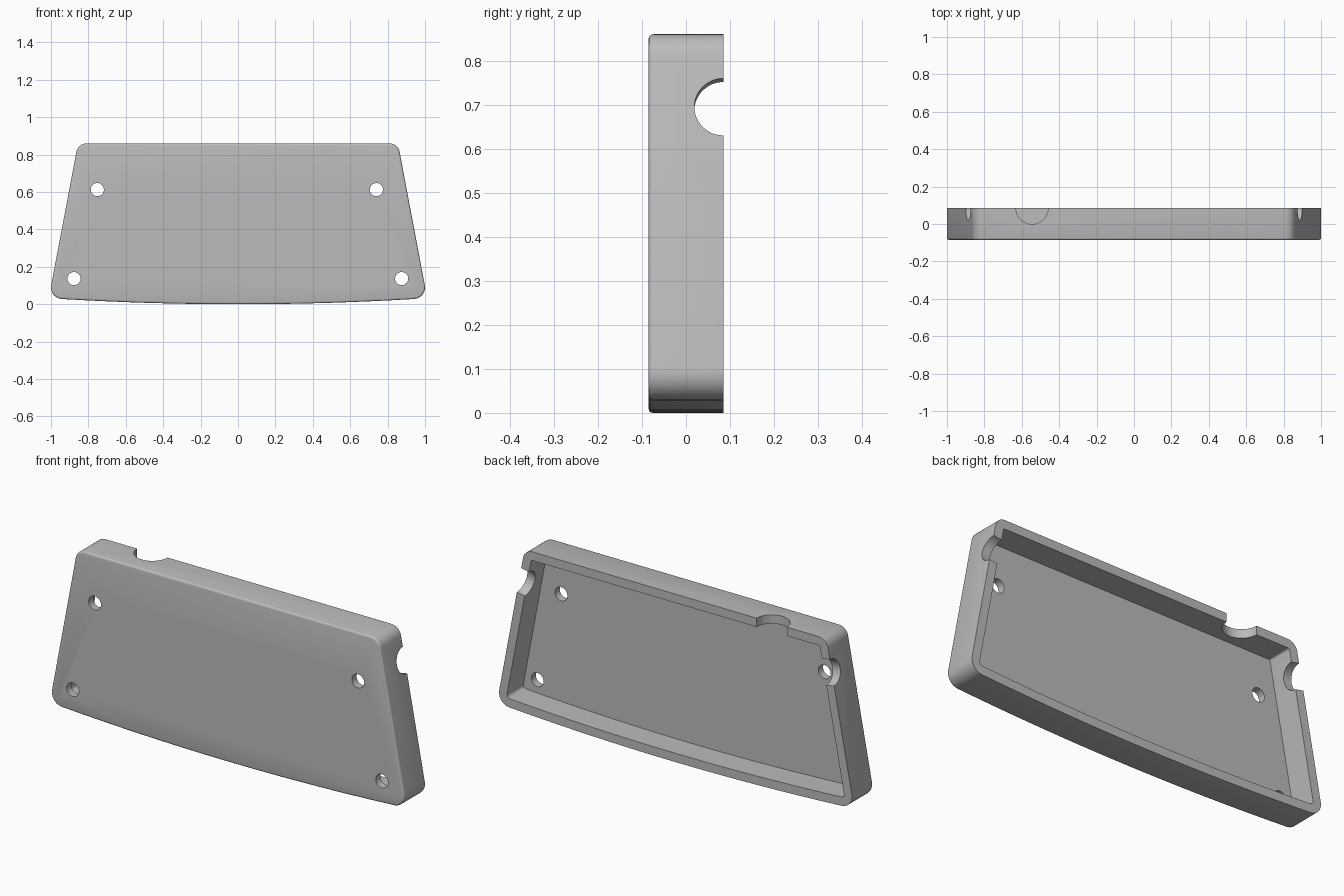
import bpy, bmesh, math
from mathutils import Vector

if "Cube" in bpy.data.objects:
    bpy.data.objects.remove(bpy.data.objects["Cube"])

HALF = 0.085            # half the depth
SLOPE = math.radians(10.7)   # lean of the side walls
WALL = 0.045
FLOOR_Y = -0.047


def outline(t):
    """Rounded trapezoid with bowed bottom, offset inward by t: (x, z) points."""
    def arc(cx, cz, r, a0, a1, n=10):
        return [(cx + (r - t) * math.cos(a0 + (a1 - a0) * i / n),
                 cz + (r - t) * math.sin(a0 + (a1 - a0) * i / n)) for i in range(n + 1)]
    low = arc(0.938, 0.09, 0.062, math.radians(-86.6), SLOPE)
    high = arc(0.81, 0.805, 0.055, SLOPE, math.pi / 2)
    ex, ez = low[0]
    n = 16
    bow = []
    for i in range(1, n):
        x = ex * (2 * i / n - 1)
        bow.append((x, t + (ez - t) * (x / ex) ** 2))
    right = low + high
    left = [(-x, z) for x, z in reversed(right)]
    return right + left + bow


# Tray: rings from the front face, round the rim, down to the inner floor
bm = bmesh.new()
sections = [(0.010, -HALF), (0.005, -HALF + 0.0013), (0.0013, -HALF + 0.005),
            (0, -HALF + 0.010), (0, HALF), (WALL, HALF), (WALL, FLOOR_Y)]
rings = [[bm.verts.new((x, y, z)) for x, z in outline(t)] for t, y in sections]
for a, b in zip(rings, rings[1:]):
    for i in range(len(a)):
        j = (i + 1) % len(a)
        bm.faces.new((a[i], a[j], b[j], b[i]))
bm.faces.new(rings[0])
bm.faces.new(rings[-1])
bmesh.ops.recalc_face_normals(bm, faces=bm.faces)
mesh = bpy.data.meshes.new("tray")
bm.to_mesh(mesh)
bm.free()
tray = bpy.data.objects.new("tray", mesh)
bpy.context.collection.objects.link(tray)

grey = bpy.data.materials.new("grey")
grey.diffuse_color = (0.5, 0.5, 0.5, 1)
grey.use_nodes = True
grey.node_tree.nodes["Principled BSDF"].inputs["Base Color"].default_value = grey.diffuse_color
mesh.materials.append(grey)


def drill(name, centre, axis, radius, length):
    """Cut a round hole through the tray."""
    bpy.ops.mesh.primitive_cylinder_add(
        vertices=48, radius=radius, depth=length, location=centre,
        rotation=Vector(axis).to_track_quat('Z', 'Y').to_euler())
    cutter = bpy.context.object
    cutter.name = name
    cutter.hide_render = True
    cutter.data.materials.append(grey)
    bpy.context.view_layer.objects.active = tray
    mod = tray.modifiers.new(name, 'BOOLEAN')
    mod.operation = 'DIFFERENCE'
    mod.solver = 'EXACT'
    mod.object = cutter
    bpy.ops.object.modifier_apply(modifier=name)
    bpy.data.objects.remove(cutter)


# Screw holes in the front plate
for x, z in ((-0.752, 0.613), (0.74, 0.613), (-0.877, 0.137), (0.875, 0.137)):
    drill("screw_hole", (x, -0.066, z), (0, 1, 0), 0.035, 0.12)

# Half-round cable notches: one in each side wall, one in the top wall
for s in (-1, 1):
    drill("side_notch", (s * 0.887, HALF, 0.695),
          (s * math.cos(SLOPE), 0, math.sin(SLOPE)), 0.066, 0.2)
drill("top_notch", (-0.545, HALF, 0.86), (0, 0, 1), 0.086, 0.2)

bpy.ops.object.select_all(action='DESELECT')
tray.select_set(True)
bpy.context.view_layer.objects.active = tray
bpy.ops.object.shade_smooth_by_angle(angle=math.radians(35))
